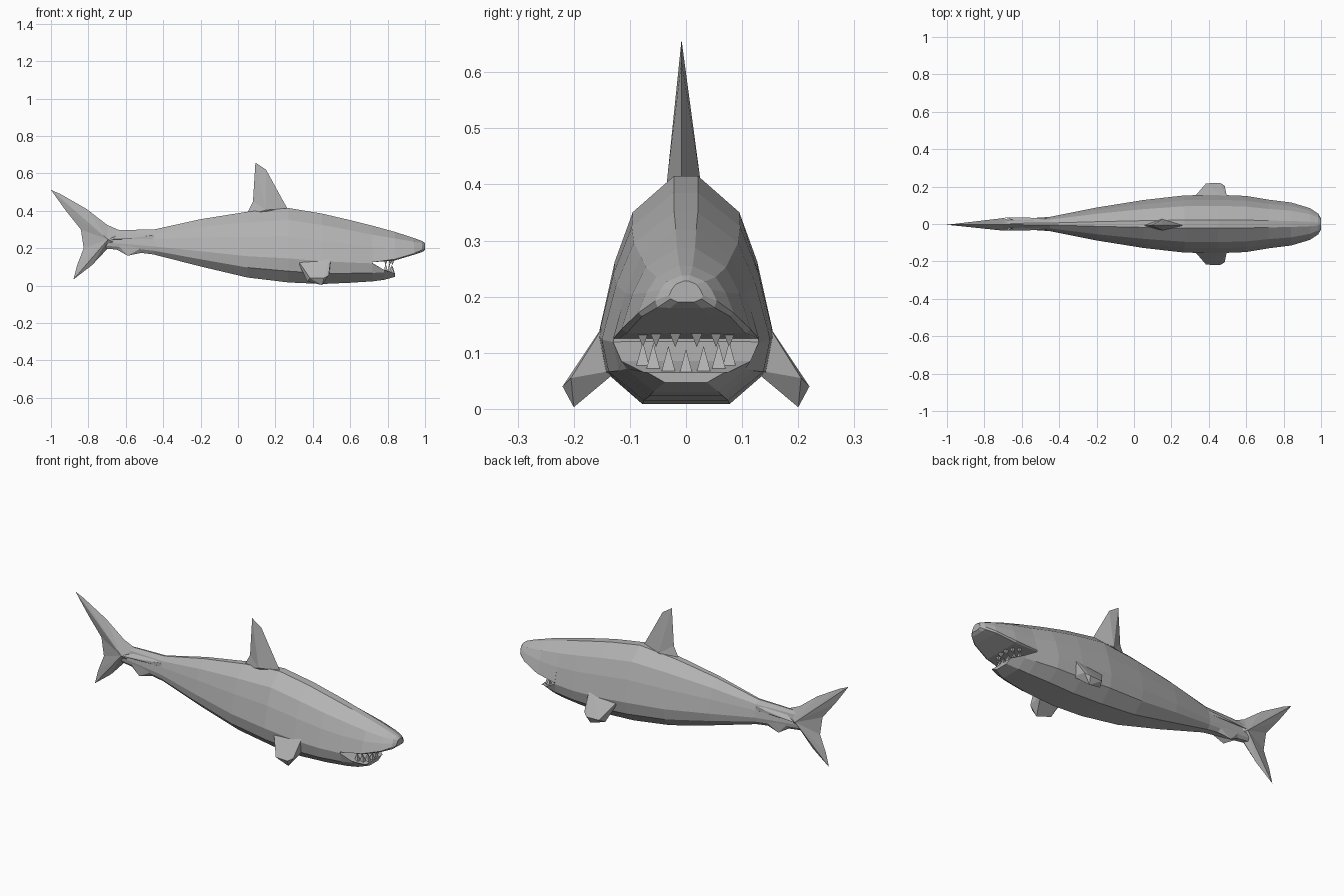
import bpy, bmesh, math
from mathutils import Vector

if "Cube" in bpy.data.objects:
    bpy.data.objects.remove(bpy.data.objects["Cube"], do_unlink=True)

grey = bpy.data.materials.new("shark grey")
grey.use_nodes = True
GREY = (0.45, 0.45, 0.45, 1)
grey.diffuse_color = GREY
grey.node_tree.nodes["Principled BSDF"].inputs["Base Color"].default_value = GREY

# Half cross-section from back to belly: fraction of half width, fraction of height
HALF = [(0.14, 1), (0.62, 0.84), (0.83, 0.62), (1, 0.33), (0.92, 0.16), (0.5, 0.01)]
RING = HALF + [(-y, z) for y, z in reversed(HALF)]


def finish(name, bm):
    bmesh.ops.recalc_face_normals(bm, faces=bm.faces)
    mesh = bpy.data.meshes.new(name)
    bm.to_mesh(mesh)
    bm.free()
    mesh.materials.append(grey)
    obj = bpy.data.objects.new(name, mesh)
    bpy.context.collection.objects.link(obj)
    return obj


def loft(name, sections):
    """Sections: x, half width, top, bottom, lowest allowed z, highest allowed z."""
    bm = bmesh.new()
    rings = []
    for x, w, top, bottom, low, high in sections:
        rings.append([bm.verts.new((x, y * w, min(high, max(low, bottom + z * (top - bottom)))))
                      for y, z in RING])
    n = len(RING)
    for a, b in zip(rings, rings[1:]):
        for i in range(n):
            j = (i + 1) % n
            bm.faces.new((a[i], a[j], b[j], b[i]))
    bm.faces.new(rings[0])
    bm.faces.new(rings[-1])
    bmesh.ops.remove_doubles(bm, verts=bm.verts, dist=0.0005)
    return finish(name, bm)


def fan_fin(name, outline, hub, thick, y=0.0):
    """Thin-edged fin: outline in the xz plane fanned to a thick hub on each side."""
    bm = bmesh.new()
    rim = [bm.verts.new((x, y, z)) for x, z in outline]
    for side in (-1, 1):
        centre = bm.verts.new((hub[0], y * 0.5 + side * thick, hub[1]))
        for a, b in zip(rim, rim[1:] + rim[:1]):
            bm.faces.new((a, b, centre))
    return finish(name, bm)


def hull(name, points):
    bm = bmesh.new()
    for p in points:
        bm.verts.new(p)
    bmesh.ops.convex_hull(bm, input=bm.verts)
    return finish(name, bm)


# Body, from the tail stalk to the mouth
body = [(-0.72, 0.022, 0.295, 0.20), (-0.6, 0.028, 0.298, 0.185), (-0.45, 0.038, 0.30, 0.165),
        (-0.2, 0.088, 0.355, 0.10), (0.05, 0.128, 0.395, 0.04), (0.27, 0.153, 0.415, 0.013),
        (0.45, 0.156, 0.385, 0.005), (0.6, 0.15, 0.35, 0.012), (0.72, 0.13, 0.32, 0.02)]
loft("body", [s + (0, 1) for s in body])

# Overhanging snout and lower jaw
loft("snout", [(0.72, 0.13, 0.32, 0.02, 0.125, 1), (0.84, 0.115, 0.287, 0.07, 0.135, 1),
               (0.94, 0.085, 0.255, 0.13, 0.165, 1), (0.985, 0.055, 0.238, 0.17, 0.18, 1),
               (1.0, 0.03, 0.228, 0.19, 0.19, 1)])
loft("lower_jaw", [(0.72, 0.13, 0.32, 0.02, 0, 0.12), (0.78, 0.115, 0.30, 0.028, 0, 0.085),
                   (0.84, 0.075, 0.25, 0.045, 0, 0.065)])

# Teeth along the jaw rim and the roof of the mouth
for row, z, height, count in (("lower", 0.062, 0.045, 7), ("upper", 0.14, -0.03, 6)):
    for i in range(count):
        angle = math.radians(-65 + 130 * i / (count - 1))
        x = 0.765 + 0.065 * math.cos(angle)
        y = 0.085 * math.sin(angle)
        base = z + (0.015 * abs(math.sin(angle)) if row == "lower" else 0)
        corners = [(x + dx, y + dy, base) for dx, dy in ((-.012, -.012), (.01, -.012), (.01, .012), (-.012, .012))]
        hull(f"{row}_tooth_{i + 1}", corners + [(x - 0.004, y, base + height)])

# Dorsal fin and forked tail
fan_fin("dorsal_fin", [(0.04, 0.37), (0.08, 0.45), (0.093, 0.658), (0.15, 0.62), (0.21, 0.51),
                       (0.265, 0.41), (0.15, 0.36)], (0.15, 0.405), 0.03, -0.008)
fan_fin("tail_fin", [(-1, 0.512), (-0.95, 0.49), (-0.81, 0.41), (-0.7, 0.325), (-0.62, 0.29),
                     (-0.62, 0.21), (-0.7, 0.195), (-0.78, 0.11), (-0.88, 0.033), (-0.86, 0.11),
                     (-0.825, 0.2), (-0.84, 0.3), (-0.92, 0.4)], (-0.695, 0.247), 0.034, -0.004)

# Paired fins on both sides
for name, s in (("left", 1), ("right", -1)):
    root = [(0.31, 0.13, 0.15), (0.5, 0.13, 0.175), (0.36, 0.12, 0.08), (0.49, 0.12, 0.07)]
    tip = [(0.385, 0.217, 0.04), (0.46, 0.22, 0.04), (0.485, 0.205, 0.055),
           (0.37, 0.185, 0.022), (0.45, 0.2, 0.003)]
    hull(name + "_pectoral_fin", [(x, s * y, z) for x, y, z in root + tip])
    hull(name + "_rear_fin", [(x, s * y, z) for x, y, z in
                              ((-0.47, 0.01, 0.185), (-0.5, 0.032, 0.21), (-0.64, 0.026, 0.215),
                               (-0.59, 0.028, 0.16), (-0.66, 0.008, 0.20))])
    hull(name + "_tail_keel", [(x, s * y, z) for x, y, z in
                               ((-0.45, 0.03, 0.27), (-0.45, 0.03, 0.25), (-0.6, 0.035, 0.25),
                                (-0.7, 0.036, 0.247), (-0.6, 0.01, 0.28))])
